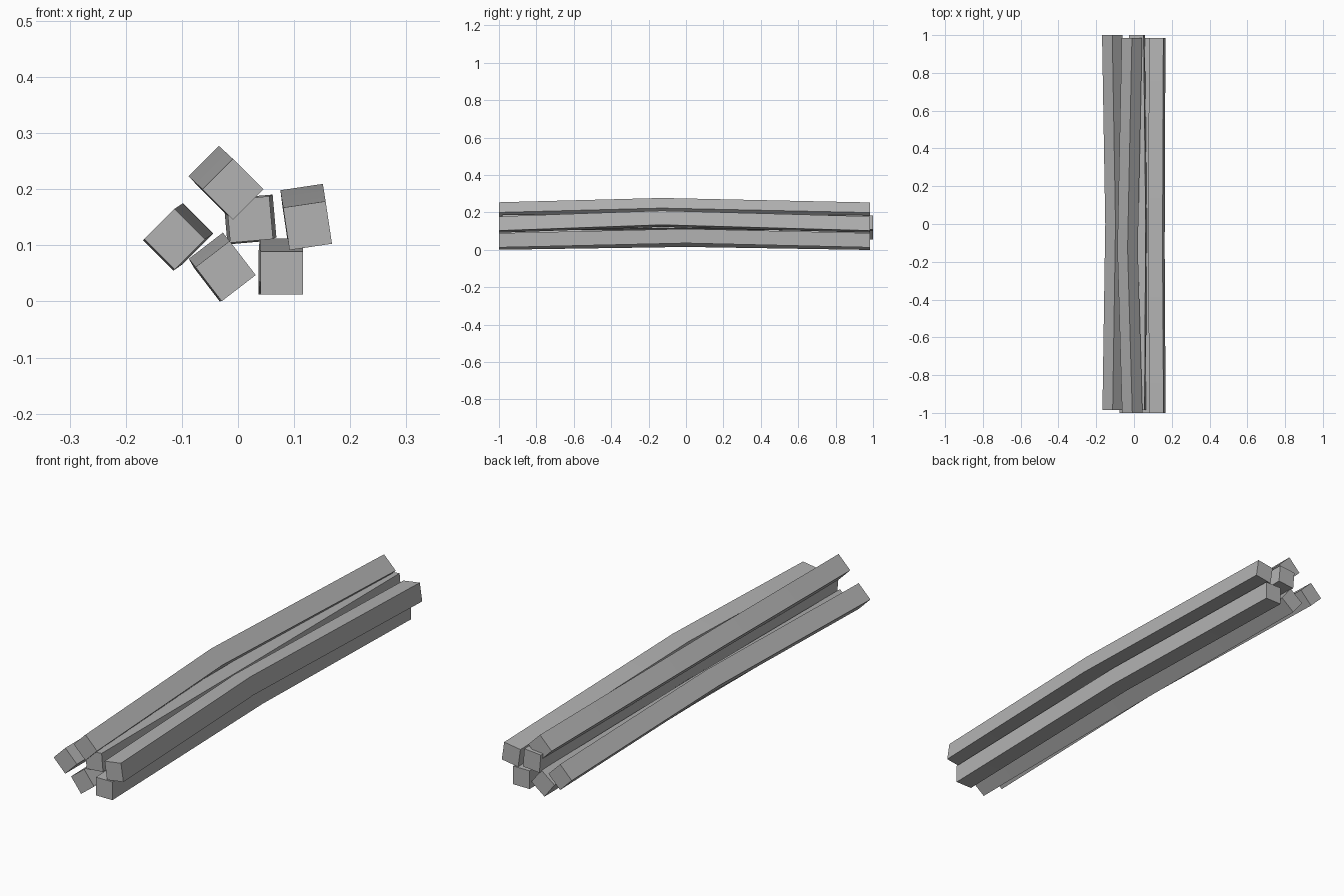
import bpy
import bmesh
from math import cos, sin, radians
from mathutils import Vector

cube = bpy.data.objects.get("Cube")
if cube:
    bpy.data.objects.remove(cube)

grey = bpy.data.materials.new("plain grey")
grey.use_nodes = True
colour = (0.45, 0.45, 0.45, 1)
grey.diffuse_color = colour
grey.node_tree.nodes["Principled BSDF"].inputs["Base Color"].default_value = colour

SIDE = 0.0765
FRONT, BACK = -1.0, 0.985


def bar(name, centre, roll, bend, drift=(0, 0), kink=0.0, flipped=False):
    """Square bar along y, with one kinked section between its two ends."""
    start, end = (-BACK, -FRONT) if flipped else (FRONT, BACK)
    a = radians(roll)
    across = Vector((cos(a), 0, sin(a))) * SIDE / 2
    up = Vector((-sin(a), 0, cos(a))) * SIDE / 2
    sections = [(start, (0, 0)), (kink, bend), (end, drift)]
    bm = bmesh.new()
    rings = []
    for y, (dx, dz) in sections:
        mid = Vector((centre[0] + dx, y, centre[1] + dz))
        rings.append([bm.verts.new(mid + across * i + up * j)
                      for i, j in ((-1, -1), (1, -1), (1, 1), (-1, 1))])
    for r, s in zip(rings, rings[1:]):
        for i in range(4):
            k = (i + 1) % 4
            bm.faces.new((r[i], r[k], s[k], s[i]))
    bm.faces.new(rings[0])
    bm.faces.new(rings[-1])
    bmesh.ops.recalc_face_normals(bm, faces=bm.faces)
    mesh = bpy.data.meshes.new(name)
    bm.to_mesh(mesh)
    bm.free()
    mesh.materials.append(grey)
    obj = bpy.data.objects.new(name, mesh)
    bpy.context.collection.objects.link(obj)
    bpy.ops.object.select_all(action="DESELECT")
    obj.select_set(True)
    bpy.context.view_layer.objects.active = obj
    bpy.ops.object.shade_smooth_by_angle(angle=radians(30))


# Bottom layer
bar("lower_left_bar", (0.078, 0.051), 0, (-0.001, 0.023), (-0.003, 0))
bar("lower_middle_bar", (-0.022, 0.054), 37.5, (-0.012, 0.015), (-0.003, -0.001))

# Middle layer
bar("right_bar", (-0.113, 0.111), 45, (0.015, 0.010), (-0.002, -0.002), flipped=True)
bar("centre_bar", (0.021, 0.146), 5, (0.006, 0.003), (-0.005, -0.003), flipped=True)
bar("left_bar", (0.124, 0.135), 8.5, (-0.005, 0.031), (-0.001, 0), kink=-0.13)

# Top
bar("top_bar", (-0.009, 0.200), 45, (-0.025, 0.023), (-0.002, -0.001), kink=-0.13)
